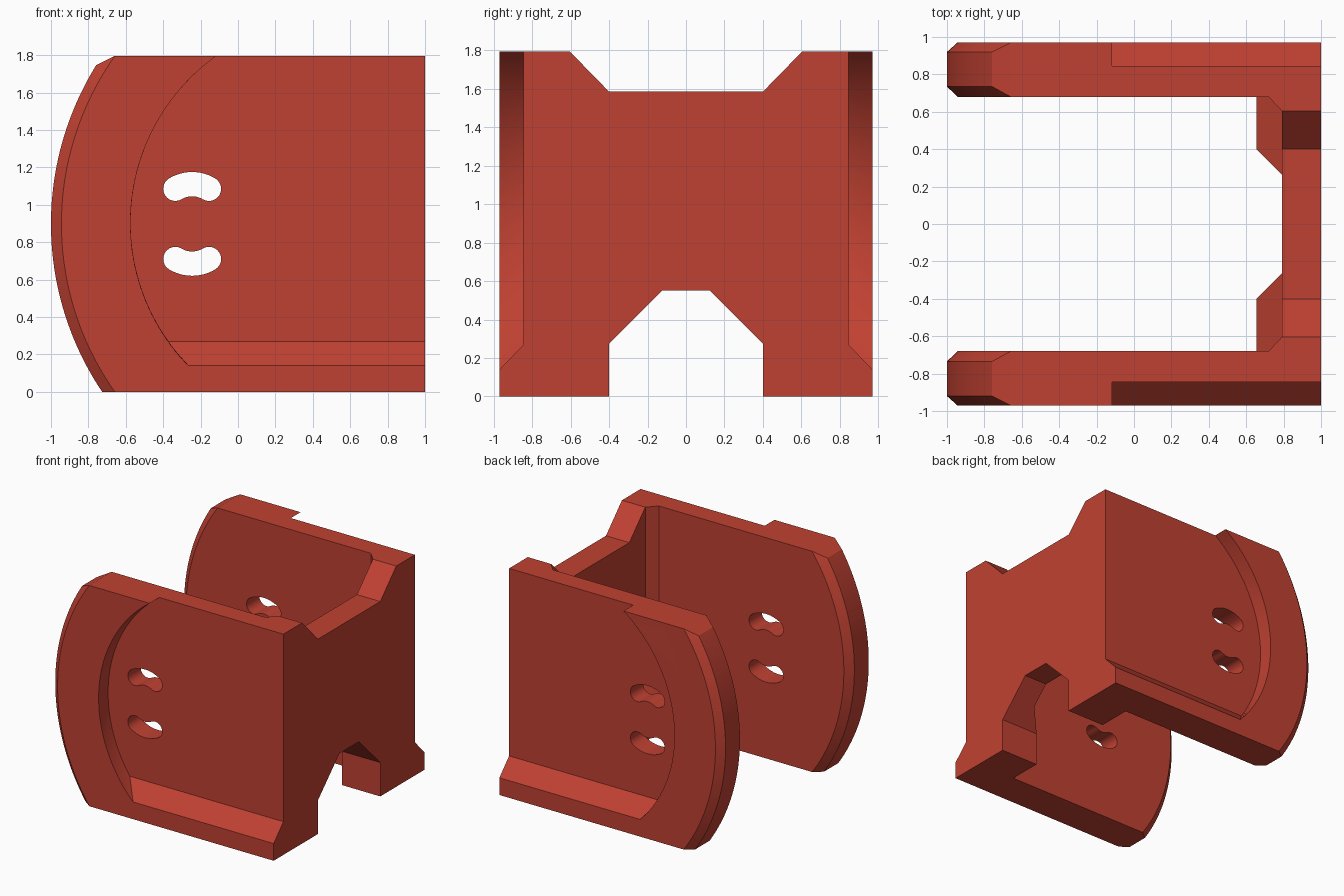
import bpy, bmesh, math

if "Cube" in bpy.data.objects:
    bpy.data.objects.remove(bpy.data.objects["Cube"])

H, MID = 1.795, 0.8975          # height and mid height
IN, OUT, REC = 0.68, 0.97, 0.845  # plate inner, outer and recessed faces (y)

red = bpy.data.materials.new("red")
red.diffuse_color = (0.53, 0.053, 0.032, 1)
red.use_nodes = True
red.node_tree.nodes["Principled BSDF"].inputs["Base Color"].default_value = red.diffuse_color


def loft(name, rings):
    """Closed solid through rings of equal length."""
    bm = bmesh.new()
    vs = [[bm.verts.new(p) for p in r] for r in rings]
    n = len(vs[0])
    for a, b in zip(vs, vs[1:]):
        for i in range(n):
            j = (i + 1) % n
            bm.faces.new((a[i], a[j], b[j], b[i]))
    bm.faces.new(vs[0])
    bm.faces.new(vs[-1])
    bmesh.ops.recalc_face_normals(bm, faces=bm.faces)
    me = bpy.data.meshes.new(name)
    bm.to_mesh(me)
    bm.free()
    me.materials.append(red)
    ob = bpy.data.objects.new(name, me)
    bpy.context.collection.objects.link(ob)
    return ob


def prism_y(name, pts, y0, y1):
    return loft(name, [[(x, y, z) for x, z in pts] for y in (y0, y1)])


def prism_x(name, pts, x0, x1):
    return loft(name, [[(x, y, z) for y, z in pts] for x in (x0, x1)])


def combine(ob, other, op):
    mod = ob.modifiers.new(op, 'BOOLEAN')
    mod.operation, mod.solver, mod.object = op, 'EXACT', other
    bpy.context.view_layer.objects.active = ob
    bpy.ops.object.modifier_apply(modifier=mod.name)
    bpy.data.objects.remove(other)


def arc_outline(cx, r, z0, z1, right, n=48):
    """Left side bulging arc between two heights, straight right side."""
    pts = [(right, z0)]
    a0, a1 = math.asin((z0 - MID) / r), math.asin((min(z1, H) - MID) / r)
    for i in range(n + 1):
        a = a0 + (a1 - a0) * i / n
        pts.append((cx - r * math.cos(a), MID + r * math.sin(a)))
    if z1 > H:
        pts.append((pts[-1][0], z1))
    return pts + [(right, z1)]


def slot_outline(flip):
    """Curved slot with round ends."""
    cx, cz, rm, r, half = -0.245, 0.9355, 0.1745, 0.065, math.radians(31)
    pts = []
    for i in range(13):
        a = half - 2 * half * i / 12
        pts.append((cx + (rm + r) * math.sin(a), cz + (rm + r) * math.cos(a)))
    for end in (-1, 1):
        ex, ez = cx + end * rm * math.sin(half), cz + rm * math.cos(half)
        for i in range(1, 12):
            t = math.pi * i / 12
            a = (-half - t) if end < 0 else (half + math.pi - t)
            pts.append((ex + r * math.sin(a), ez + r * math.cos(a)))
        if end < 0:
            for i in range(13):
                a = -half + 2 * half * i / 12
                pts.append((cx + (rm - r) * math.sin(a), cz + (rm - r) * math.cos(a)))
    return [(x, 2 * MID - z if flip else z) for x, z in pts]


def side_plate(s):
    # plate with a chamfered, bulging free edge
    rings = []
    for y, r in ((IN, 1.554), (IN + 0.055, 1.61), (OUT - 0.05, 1.61), (OUT, 1.554)):
        rings.append([(x, s * y, z) for x, z in arc_outline(0.61, r, 0, H, 1)])
    plate = loft("side_plate", rings)
    # sloped top corner
    combine(plate, prism_y("corner_cutter", [(-0.96, 1.645), (-0.56, 1.845), (-0.96, 2)],
                           s * 0.5, s * 1.2), 'DIFFERENCE')
    # outer recess with a sloped bottom lip
    rings = []
    for y, z in ((REC, 0.27), (1.045, 0.062)):
        rings.append([(x, s * y, q) for x, q in arc_outline(0.528, 1.105, z, 2, 1.2)])
    combine(plate, loft("recess_cutter", rings), 'DIFFERENCE')
    # two curved slots
    for flip in (False, True):
        combine(plate, prism_y("slot_cutter", slot_outline(flip), s * 0.5, s * 1.2), 'DIFFERENCE')
    return plate


# cross wall with chamfered inner corners
e = 0.76
wall_xy = [(1, -e), (1, e), (0.72, e), (0.72, IN), (0.79, 0.605),
           (0.79, -0.605), (0.72, -IN), (0.72, -e)]
body = loft("bracket", [[(x, y, z) for x, y in wall_xy] for z in (0, H)])

# sloped foot along the inside of the wall
combine(body, prism_y("wall_foot", [(0.655, 0), (0.655, 0.275), (0.79, 0.41), (0.9, 0.41), (0.9, 0)],
                      -0.74, 0.74), 'UNION')

# notches at the top and bottom of the wall
top = [(-0.4, 1.585), (0.4, 1.585), (0.805, 2), (-0.805, 2)]
bottom = [(-0.4, -0.2), (-0.4, 0.275), (-0.125, 0.55), (0.125, 0.55), (0.4, 0.275), (0.4, -0.2)]
for pts in (top, bottom):
    combine(body, prism_x("notch_cutter", pts, 0.3, 1.3), 'DIFFERENCE')

for s in (-1, 1):
    combine(body, side_plate(s), 'UNION')

bpy.ops.object.select_all(action='DESELECT')
body.select_set(True)
bpy.context.view_layer.objects.active = body
bpy.ops.object.shade_smooth_by_angle(angle=math.radians(25))
